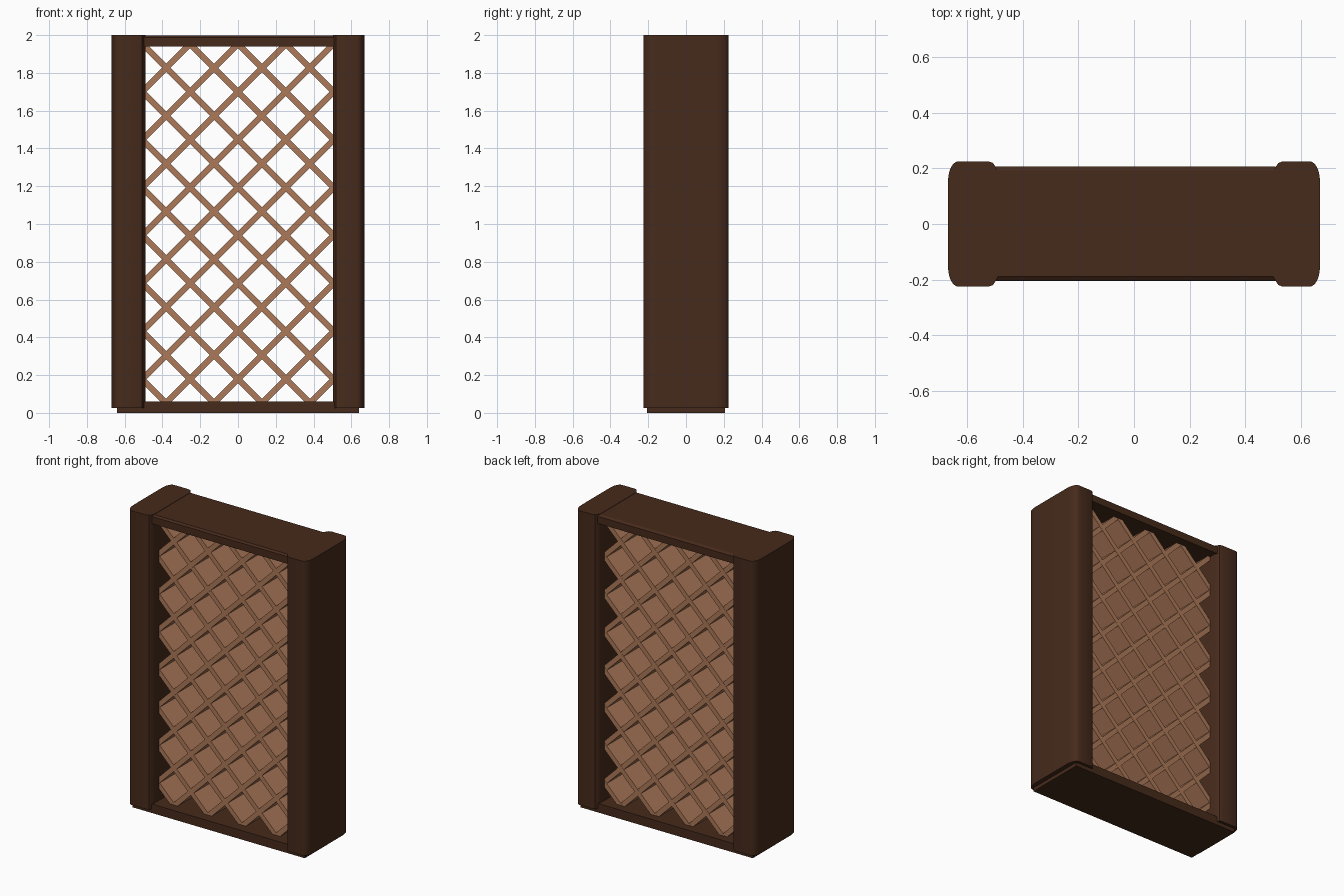
import bpy, bmesh, math
from mathutils import Vector, Matrix

if "Cube" in bpy.data.objects:
    bpy.data.objects.remove(bpy.data.objects["Cube"])


def material(name, color):
    m = bpy.data.materials.new(name)
    m.diffuse_color = (*color, 1)
    m.use_nodes = True
    m.node_tree.nodes["Principled BSDF"].inputs["Base Color"].default_value = m.diffuse_color
    return m


dark = material("dark_wood", (0.061, 0.023, 0.011))
light = material("light_wood", (0.413, 0.188, 0.098))


def finish(bm, name, mat, smooth=False):
    bmesh.ops.recalc_face_normals(bm, faces=bm.faces)
    me = bpy.data.meshes.new(name)
    bm.to_mesh(me)
    bm.free()
    me.materials.append(mat)
    ob = bpy.data.objects.new(name, me)
    bpy.context.collection.objects.link(ob)
    if smooth:
        bpy.ops.object.select_all(action='DESELECT')
        ob.select_set(True)
        bpy.context.view_layer.objects.active = ob
        bpy.ops.object.shade_smooth_by_angle(angle=math.radians(35))
    return ob


def extrude(name, points, offset, mat, smooth=False):
    bm = bmesh.new()
    face = bm.faces.new([bm.verts.new(p) for p in points])
    ext = bmesh.ops.extrude_face_region(bm, geom=[face], use_keep_orig=True)
    verts = [g for g in ext['geom'] if isinstance(g, bmesh.types.BMVert)]
    bmesh.ops.translate(bm, verts=verts, vec=offset)
    return finish(bm, name, mat, smooth)


# Side posts: rounded outer corners, eased inner edges
def post(name, side, inner):
    half = [(inner, 0.19), (inner + 0.008, 0.205), (inner + 0.018, 0.22), (inner + 0.035, 0.226)]
    for i in range(7):
        a = math.radians(90 - 15 * i)
        half.append((0.632 + 0.038 * math.cos(a), 0.156 + 0.07 * math.sin(a)))
    outline = half + [(x, -y) for x, y in reversed(half)]
    extrude(name, [(side * x, y, 0.025) for x, y in outline], (0, 0, 1.975), dark, True)


post("left_post", -1, 0.49)
post("right_post", 1, 0.502)

# Top board with eased upper edges, and base board running under the posts
top = [(-0.203, 1.94), (-0.203, 1.988), (-0.19, 1.998), (0.193, 1.998), (0.208, 1.988), (0.208, 1.94)]
extrude("top_board", [(-0.5, y, z) for y, z in top], (1.01, 0, 0), dark)
base = [(-0.206, 0), (-0.206, 0.06), (0.206, 0.06), (0.206, 0)]
extrude("base_board", [(-0.64, y, z) for y, z in base], (1.28, 0, 0), dark)

# Diagonal lattice: deep slats clipped to the opening
X0, X1, Z0, Z1 = -0.5, 0.512, 0.05, 1.95
STEP, WIDTH = 0.2535, 0.032


def lattice(name, slope, y0, y1):
    bm = bmesh.new()
    for k in range(-9, 5):
        c = 1.7 + k * STEP
        ends = sorted([(Z0 - c) * slope, (Z1 - c) * slope])
        a, b = max(X0, ends[0]), min(X1, ends[1])
        if b - a < 0.03:
            continue
        mid = Vector(((a + b) / 2, (y0 + y1) / 2, c + slope * (a + b) / 2))
        mat = (Matrix.Translation(mid) @ Matrix.Rotation(-slope * math.pi / 4, 4, 'Y')
               @ Matrix.Diagonal(((b - a) * math.sqrt(2), y1 - y0, WIDTH, 1)))
        bmesh.ops.create_cube(bm, size=1, matrix=mat)
    finish(bm, name, light)


lattice("rising_slats", 1, -0.14, 0.15)
lattice("falling_slats", -1, -0.139, 0.149)
